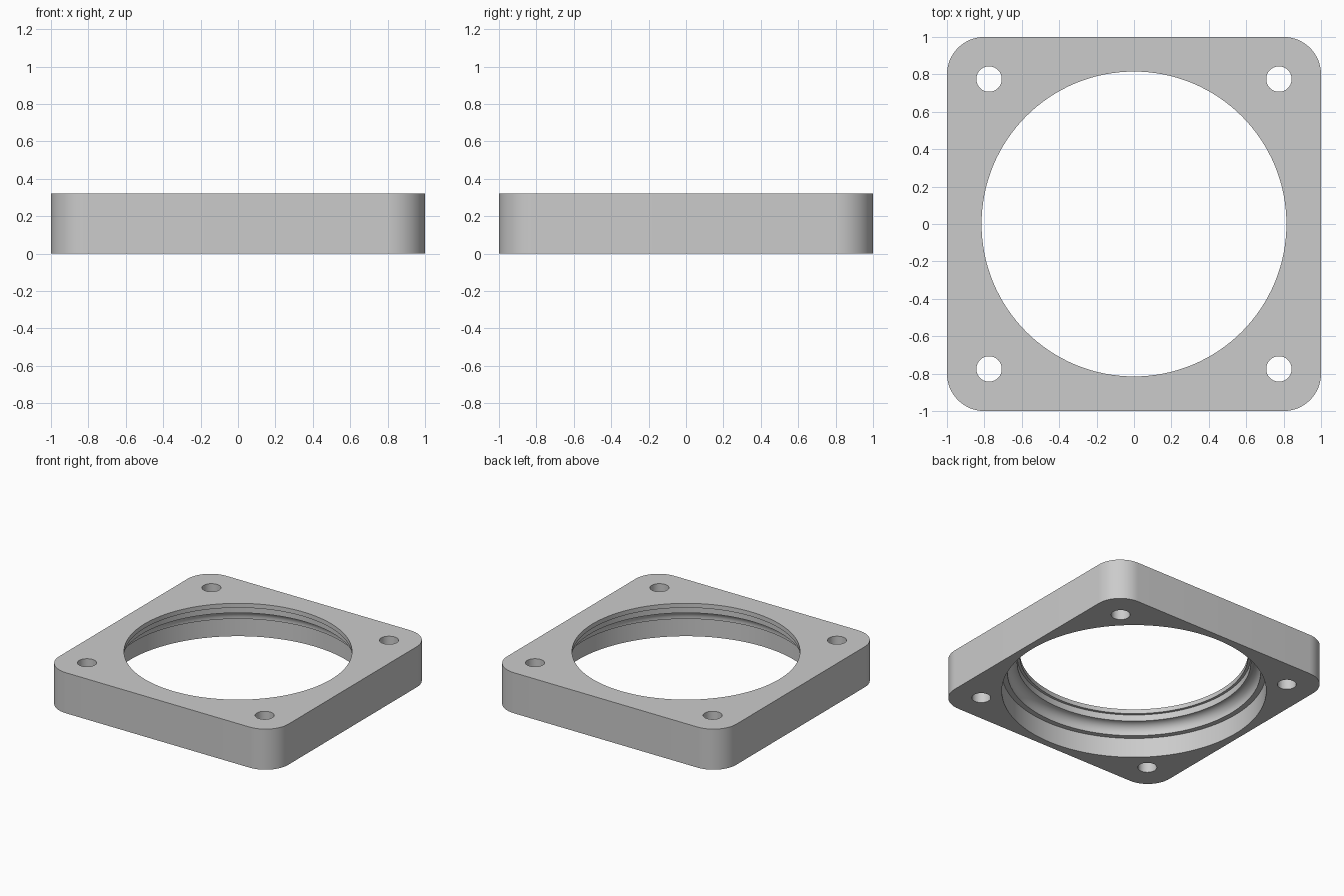
import bpy, bmesh, math

cube = bpy.data.objects.get("Cube")
if cube:
    bpy.data.objects.remove(cube)

HEIGHT = 0.32
CORNER = 0.2
HOLE_POS, HOLE_R = 0.775, 0.068

grey = bpy.data.materials.new("light grey")
grey.use_nodes = True
COLOUR = (0.6, 0.6, 0.6, 1)
grey.diffuse_color = COLOUR
grey.node_tree.nodes["Principled BSDF"].inputs["Base Color"].default_value = COLOUR


def make_object(name, bm):
    bmesh.ops.recalc_face_normals(bm, faces=bm.faces)
    mesh = bpy.data.meshes.new(name)
    bm.to_mesh(mesh)
    bm.free()
    mesh.materials.append(grey)
    obj = bpy.data.objects.new(name, mesh)
    bpy.context.collection.objects.link(obj)
    return obj


def lathe(name, profile, steps, centre=(0, 0)):
    """Closed solid of revolution from (radius, z) points."""
    bm = bmesh.new()
    rings = []
    for r, z in profile:
        angles = [math.tau * i / steps for i in range(steps)]
        rings.append([bm.verts.new((centre[0] + r * math.cos(a),
                                    centre[1] + r * math.sin(a), z)) for a in angles])
    for low, high in zip(rings, rings[1:]):
        for i in range(steps):
            j = (i + 1) % steps
            bm.faces.new((low[i], low[j], high[j], high[i]))
    bm.faces.new(rings[0])
    bm.faces.new(rings[-1])
    return make_object(name, bm)


# Square plate with rounded corners
bm = bmesh.new()
outline = []
for quarter, (sx, sy) in enumerate([(1, 1), (-1, 1), (-1, -1), (1, -1)]):
    for i in range(17):
        a = math.pi / 2 * (quarter + i / 16)
        outline.append(bm.verts.new((sx * (1 - CORNER) + CORNER * math.cos(a),
                                     sy * (1 - CORNER) + CORNER * math.sin(a), 0)))
base = bm.faces.new(outline)
top = bmesh.ops.extrude_face_region(bm, geom=[base])["geom"]
bmesh.ops.translate(bm, vec=(0, 0, HEIGHT),
                    verts=[v for v in top if isinstance(v, bmesh.types.BMVert)])
plate = make_object("flange_plate", bm)

# Stepped bore: wide recess, concave fillet, narrow groove and top lip
fillet = [(0.835 + 0.07 * math.cos(a), 0.165 + 0.07 * math.sin(a))
          for a in [math.pi / 2 * i / 10 for i in range(11)]]
bore = [(0.945, -0.1), (0.945, 0.155), (0.905, 0.155)] + fillet + [
    (0.835, 0.285), (0.815, 0.285), (0.815, HEIGHT + 0.1)]
cutters = [lathe("bore_cutter", bore, 128)]

# Corner bolt holes
for sx in (-1, 1):
    for sy in (-1, 1):
        cutters.append(lathe("bolt_hole_cutter", [(HOLE_R, -0.1), (HOLE_R, HEIGHT + 0.1)],
                             40, (sx * HOLE_POS, sy * HOLE_POS)))

bpy.ops.object.select_all(action='DESELECT')
plate.select_set(True)
bpy.context.view_layer.objects.active = plate
for cutter in cutters:
    mod = plate.modifiers.new("cut", 'BOOLEAN')
    mod.operation = 'DIFFERENCE'
    mod.solver = 'EXACT'
    mod.object = cutter
    bpy.ops.object.modifier_apply(modifier=mod.name)
for cutter in cutters:
    bpy.data.objects.remove(cutter)

bpy.ops.object.shade_smooth_by_angle(angle=math.radians(30))
